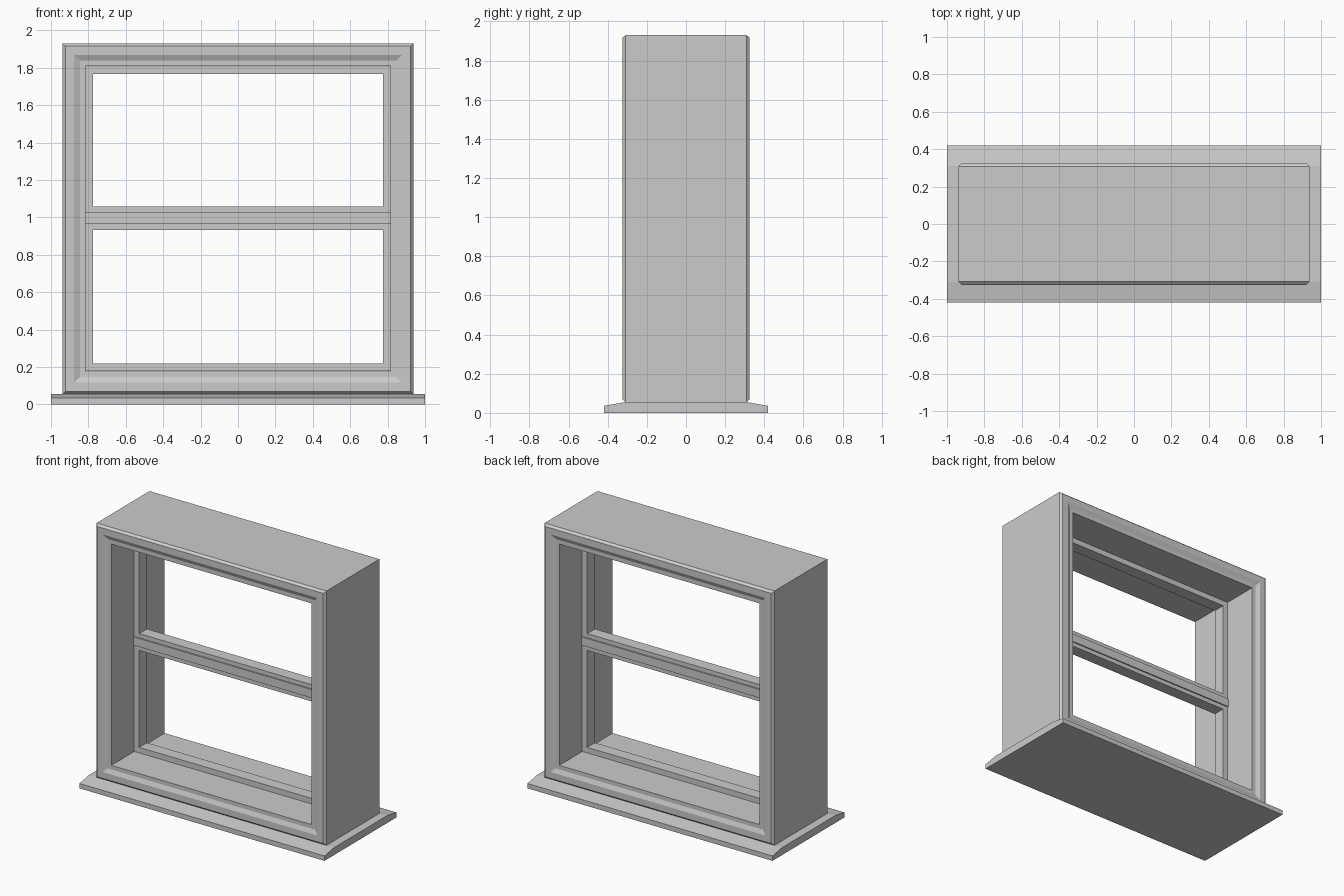
import bpy

if "Cube" in bpy.data.objects:
    bpy.data.objects.remove(bpy.data.objects["Cube"])


def make_object(name, verts, faces):
    mesh = bpy.data.meshes.new(name)
    mesh.from_pydata(verts, [], faces)
    mesh.update()
    obj = bpy.data.objects.new(name, mesh)
    bpy.context.collection.objects.link(obj)
    return obj


def mitred_frame(name, half_width, z0, z1, profile):
    """Sweep a closed (inset, y) profile round a rectangle."""
    verts, faces, n = [], [], len(profile)
    for sx, top in ((-1, 0), (1, 0), (1, 1), (-1, 1)):
        for inset, y in profile:
            z = z1 - inset if top else z0 + inset
            verts.append((sx * (half_width - inset), y, z))
    for c in range(4):
        d = (c + 1) % 4
        for i in range(n):
            j = (i + 1) % n
            faces.append((c * n + i, d * n + i, d * n + j, c * n + j))
    return make_object(name, verts, faces)


def extrude_x(name, half_width, profile):
    """Extrude a closed (y, z) profile along x."""
    n = len(profile)
    verts = [(x, y, z) for x in (-half_width, half_width) for y, z in profile]
    faces = [tuple(range(n))[::-1], tuple(range(n, 2 * n))]
    faces += [(i, (i + 1) % n, n + (i + 1) % n, n + i) for i in range(n)]
    return make_object(name, verts, faces)


# Sill with sloping front and back
extrude_x("sill", 1.0, [(-0.42, 0), (0.42, 0), (0.42, 0.036), (0.31, 0.055),
                        (-0.31, 0.055), (-0.42, 0.036)])

# Outer casing: chamfered rim and a shallow inward step on both faces
front = [(0, -0.308), (0.015, -0.325), (0.062, -0.325), (0.092, -0.311), (0.122, -0.311)]
back = [(inset, -y) for inset, y in reversed(front)]
mitred_frame("casing", 0.938, 0.055, 1.931, back + front)

# Two sashes inside the casing
sash = [(0, 0.045), (0.041, 0.045), (0.041, -0.045), (0, -0.045)]
for name, z0, z1 in (("lower_sash", 0.178, 0.975), ("upper_sash", 1.017, 1.808)):
    mitred_frame(name, 0.816, z0, z1, sash[::-1])

# Meeting rail between the sashes
extrude_x("meeting_rail", 0.816, [(-0.054, 0.965), (0.054, 0.965),
                                  (0.054, 1.027), (-0.054, 1.027)])
